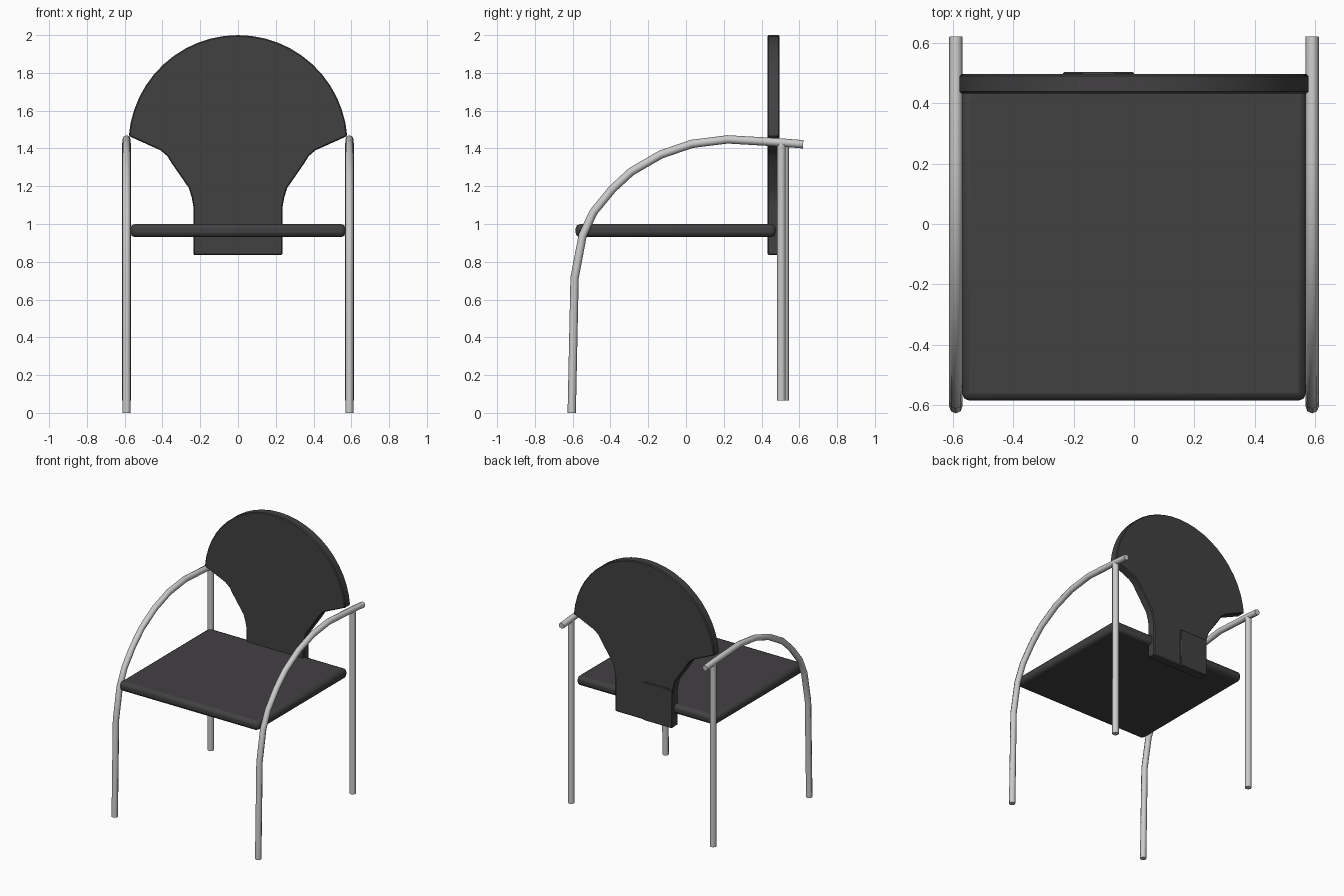
import bpy, bmesh
from math import sin, cos, radians

if "Cube" in bpy.data.objects:
    bpy.data.objects.remove(bpy.data.objects["Cube"])

dark = bpy.data.materials.new("dark_plastic")
dark.diffuse_color = (0.055, 0.052, 0.055, 1)
dark.use_nodes = True
dark.node_tree.nodes["Principled BSDF"].inputs["Base Color"].default_value = dark.diffuse_color


def finish(ob, bevel, segments, mat=dark):
    ob.data.materials.append(mat)
    m = ob.modifiers.new("bevel", 'BEVEL')
    m.width, m.segments = bevel, segments
    m.limit_method, m.angle_limit = 'ANGLE', radians(40)
    bpy.ops.object.select_all(action='DESELECT')
    ob.select_set(True)
    bpy.context.view_layer.objects.active = ob
    bpy.ops.object.shade_smooth_by_angle(angle=radians(40))


def box(name, lo, hi, bevel, segments):
    bpy.ops.mesh.primitive_cube_add(size=1)
    ob = bpy.context.object
    ob.name = name
    for v in ob.data.vertices:
        v.co = [(a if c < 0 else b) for a, b, c in zip(lo, hi, v.co)]
    finish(ob, bevel, segments)


def tube(name, pts, radius):
    cu = bpy.data.curves.new(name, 'CURVE')
    cu.dimensions = '3D'
    cu.bevel_depth, cu.bevel_resolution = radius, 2
    cu.use_fill_caps = True
    sp = cu.splines.new('POLY')
    sp.points.add(len(pts) - 1)
    for p, co in zip(sp.points, pts):
        p.co = (*co, 1)
    sp.use_smooth = True
    bpy.context.collection.objects.link(bpy.data.objects.new(name, cu))


# Seat pad
box("seat", (-0.57, -0.585, 0.93), (0.57, 0.475, 1.0), 0.025, 2)

# Fan-shaped backrest with narrow neck, extruded from its outline
half = [(0.235, 0.835), (0.235, 1.085), (0.245, 1.14), (0.26, 1.19),
        (0.35, 1.32), (0.375, 1.36), (0.41, 1.39)]
arc = [(0.58 * cos(radians(a)), 1.42 + 0.58 * sin(radians(a)))
       for a in [4.5 + 171 * i / 24 for i in range(25)]]
outline = half + arc + [(-x, z) for x, z in reversed(half)]
bm = bmesh.new()
face = bm.faces.new([bm.verts.new((x, 0.432, z)) for x, z in outline])
ext = bmesh.ops.extrude_face_region(bm, geom=[face])
for v in ext["geom"]:
    if isinstance(v, bmesh.types.BMVert):
        v.co.y = 0.496
bmesh.ops.recalc_face_normals(bm, faces=bm.faces[:])
me = bpy.data.meshes.new("backrest")
bm.to_mesh(me)
bm.free()
back = bpy.data.objects.new("backrest", me)
bpy.context.collection.objects.link(back)
finish(back, 0.006, 1)

# Raised plate on the rear of the neck
box("neck_plate", (-0.235, 0.47, 0.835), (0.0, 0.503, 1.12), 0.004, 1)

# Front legs sweeping up into armrests, and straight rear legs
arm = [(-0.605, 0), (-0.59, 0.715), (-0.547, 0.94), (-0.49, 1.063),
       (-0.39, 1.185), (-0.29, 1.277), (-0.135, 1.367), (0.03, 1.424),
       (0.22, 1.448), (0.495, 1.432), (0.62, 1.422)]
for side, s, rear_y in (("left", -1, 0.523), ("right", 1, 0.505)):
    tube(f"front_leg_and_arm_{side}", [(0.59 * s, y, z) for y, z in arm], 0.022)
    tube(f"rear_leg_{side}", [(0.59 * s, rear_y, 0.065), (0.59 * s, rear_y, 1.43)], 0.023)
